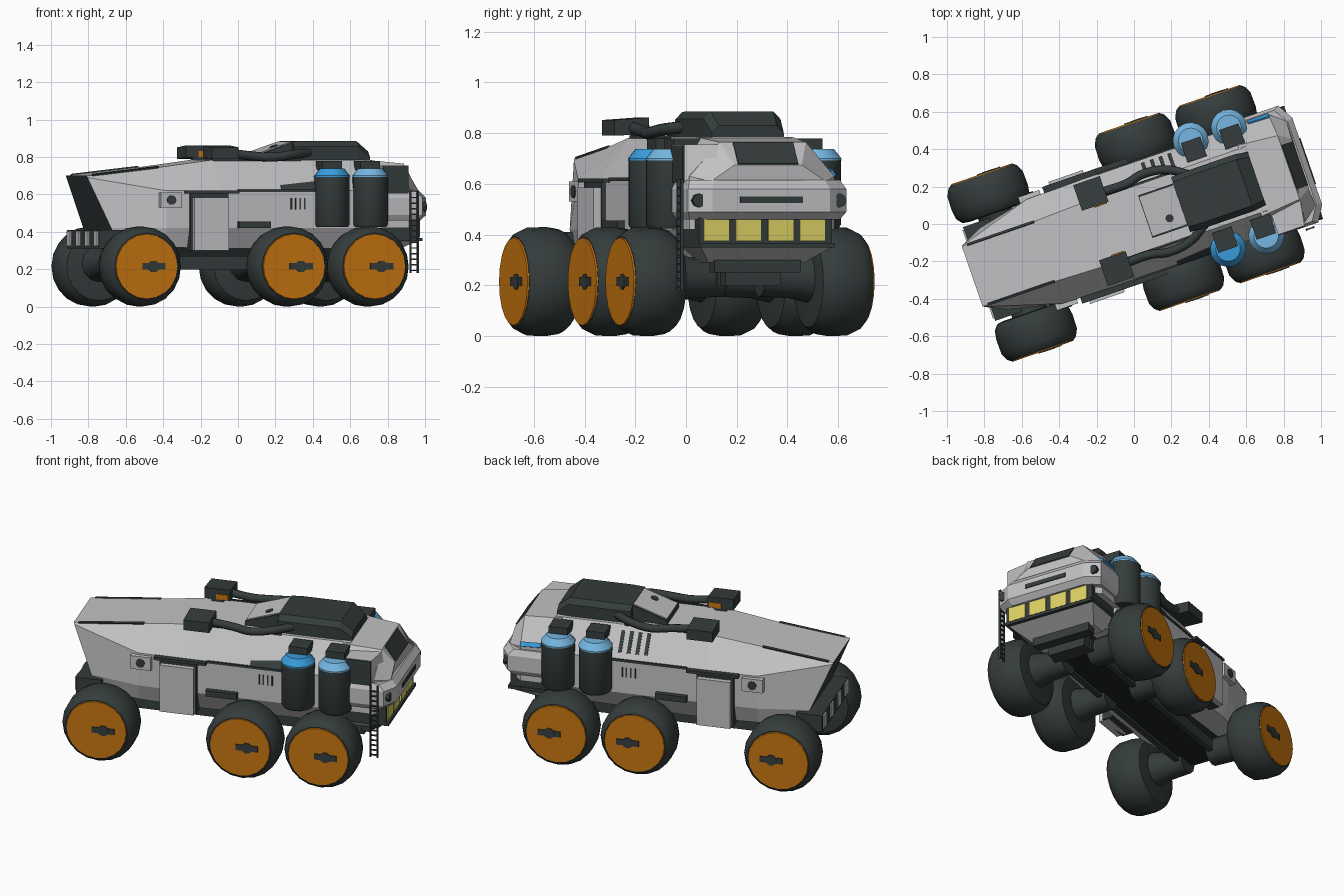
import bpy, bmesh
from math import sin, cos, pi, radians
from mathutils import Matrix, Vector

if "Cube" in bpy.data.objects:
    bpy.data.objects.remove(bpy.data.objects["Cube"])

# The vehicle is built along its own axis (along, across, up), then turned
PLACE = Matrix.Rotation(radians(19), 4, 'Z') @ Matrix.Translation((0, 0.017, 0))


def material(name, r, g, b):
    m = bpy.data.materials.new(name)
    m.use_nodes = True
    m.diffuse_color = (r, g, b, 1)
    m.node_tree.nodes["Principled BSDF"].inputs["Base Color"].default_value = (r, g, b, 1)
    return m


GREY = material("light grey", .54, .54, .56)
DARK = material("charcoal", .035, .046, .045)
BLACK = material("black", .014, .018, .018)
ORANGE = material("orange", .58, .18, .005)
YELLOW = material("yellow", .74, .65, .13)
SKY = material("light blue", .18, .47, .76)
BLUE = material("strong blue", .04, .33, .7)


def loft(name, rings, mat, smooth=False):
    """Skin a row of equal rings and close both ends."""
    bm = bmesh.new()
    rows = [[bm.verts.new(p) for p in ring] for ring in rings]
    n = len(rows[0])
    for a, b in zip(rows, rows[1:]):
        for i in range(n):
            j = (i + 1) % n
            bm.faces.new((a[i], a[j], b[j], b[i]))
    bm.faces.new(rows[0])
    bm.faces.new(rows[-1])
    bmesh.ops.recalc_face_normals(bm, faces=bm.faces)
    bm.transform(PLACE)
    mesh = bpy.data.meshes.new(name)
    bm.to_mesh(mesh)
    bm.free()
    mesh.materials.append(mat)
    ob = bpy.data.objects.new(name, mesh)
    bpy.context.collection.objects.link(ob)
    if smooth:
        bpy.ops.object.select_all(action='DESELECT')
        ob.select_set(True)
        bpy.context.view_layer.objects.active = ob
        bpy.ops.object.shade_smooth_by_angle(angle=radians(35))
    return ob


def box(name, u, v, z, mat):
    return loft(name, [[(a, v[0], z[0]), (a, v[1], z[0]), (a, v[1], z[1]), (a, v[0], z[1])] for a in u], mat)


def plate(name, corners, mat, thick=.009):
    c = [Vector(p) for p in corners]
    n = (c[2] - c[0]).cross(c[3] - c[1]).normalized() * thick / 2
    return loft(name, [[p - n for p in c], [p + n for p in c]], mat)


def ring(center, r, axis, n):
    u, v, z = center
    pts = [(r * cos(2 * pi * i / n), r * sin(2 * pi * i / n)) for i in range(n)]
    if axis == 'Z':
        return [(u + a, v + b, z) for a, b in pts]
    if axis == 'Y':
        return [(u + a, v, z + b) for a, b in pts]
    return [(u, v + a, z + b) for a, b in pts]


def mirrored(half):
    return half + [(u, -v, z) for u, v, z in reversed(half)]


def slope_z(v):
    return .785 - (abs(v) - .18) * 1.375


def hose(name, points, r):
    curve = bpy.data.curves.new(name, 'CURVE')
    curve.dimensions = '3D'
    curve.bevel_depth = r
    curve.bevel_resolution = 2
    curve.resolution_u = 6
    s = curve.splines.new('BEZIER')
    s.bezier_points.add(len(points) - 1)
    for bp, p in zip(s.bezier_points, points):
        bp.co = PLACE @ Vector(p)
        bp.handle_left_type = bp.handle_right_type = 'AUTO'
    curve.materials.append(DARK)
    bpy.context.collection.objects.link(bpy.data.objects.new(name, curve))


# Hull, narrowing to a raked stern: roof edge, belt, chine, floor
hull = loft("hull", [mirrored(h) for h in (
    [(-.909, .17, .70), (-.905, .173, .69), (-.79, .23, .42), (-.75, .22, .33)],
    [(-.5, .17, .745), (-.5, .295, .62), (-.5, .295, .42), (-.5, .26, .32)],
    [(-.2, .18, .785), (-.2, .3, .62), (-.2, .3, .42), (-.2, .26, .31)],
    [(.7, .18, .785), (.7, .3, .62), (.7, .3, .42), (.7, .22, .31)])], GREY)
hull.data.materials.append(DARK)
aft = PLACE.to_3x3() @ Vector((-1, 0, 0))
for f in hull.data.polygons:
    if f.normal.dot(aft) > .7:
        f.material_index = 1

# Cab with angled corners, and a taller window block on the right
loft("cab", [mirrored(h) for h in (
    [(.66, .2, .785), (.66, .302, .64), (.66, .302, .42)],
    [(.88, .18, .765), (.87, .302, .63), (.87, .302, .42)],
    [(.945, .14, .675), (.95, .24, .61), (.93, .24, .42)])], GREY)
plate("windscreen", [(.882, .125, .762), (.944, .125, .677), (.944, -.125, .677), (.882, -.125, .762)], DARK, .0099)
loft("window_block", [[(.71, -.1, z), (.71, -.32, z), (.86, -.32, z), (.93 - d, -.2, z), (.94 - d, -.13, z), (.86, -.1, z)]
     for z, d in ((.6, 0), (.755, .05))], GREY)
plate("right_cab_window", [(.715, -.322, .605), (.857, -.322, .605), (.857, -.322, .752), (.715, -.322, .752)], DARK)
plate("left_cab_window", [(.75, .293, .662), (.87, .289, .655), (.87, .305, .632), (.75, .305, .638)], BLUE, .0099)
loft("nose_bar", [[(u, v * k, z) for u, v in
     ((.72, .33), (.925 + d, .33), (.975 + d, .245), (.975 + d, -.245), (.925 + d, -.33), (.72, -.33))]
     for z, k, d in ((.46, .95, -.02), (.49, 1, .01), (.58, 1, .01), (.615, .95, -.02))], GREY)
plate("nose_slot", [(.986, -.13, .525), (.986, .13, .525), (.986, .13, .55), (.986, -.13, .55)], DARK)
box("lamp_housing", (.7, .935), (-.285, .27), (.365, .47), DARK)
box("lamp_ledge", (.72, .95), (-.285, .275), (.35, .368), DARK)
for v in (-.213, -.08, .055, .187):
    box("headlamp", (.93, .942), (v - .053, v + .053), (.374, .466), YELLOW)
loft("cab_underside", [mirrored([(.7, w, z), (e, w, z)]) for w, z, e in
     ((.275, .352, .93), (.2, .29, .8))], GREY)

# Chassis
box("chassis_plate", (-.72, .7), (-.115, .115), (.22, .33), BLACK)
box("front_crossmember", (.66, .76), (-.115, .115), (.2, .31), DARK)
box("front_bar", (.76, .82), (-.18, .18), (.25, .31), DARK)
box("stern_bumper", (-.87, -.72), (-.265, .265), (.31, .41), DARK)
for v in (-.22, -.075, .075, .22):
    plate("stern_lamp", [(-.873, v - .03, .325), (-.873, v + .03, .325),
                         (-.873, v + .03, .405), (-.873, v - .03, .405)], GREY)

# Roof pack with a ramp
loft("roof_pack", [[(u, -w, .775), (u, w, .775), (u, w, z - .03), (u, w - .03, z), (u, -w + .03, z), (u, -w, z - .03)]
     for u, w, z in ((.27, .155, .884), (.34, .16, .886), (.63, .16, .886), (.7, .15, .83))], DARK)
loft("roof_ramp", [[(u, -.12, .775), (u, .12, .775), (u, .12, z), (u, -.12, z)]
     for u, z in ((.07, .81), (.275, .88))], DARK)
plate("ramp_cover", [(.075, .11, .813), (.27, .11, .879), (.27, -.11, .879), (.075, -.11, .813)], GREY)
loft("hatch", [[(u, v, z + .005 + (u - .07) * .34) for u, v, z in ring((.19, -.05, z), .022, 'Z', 10)]
     for z in (.805, .815)], DARK)

# Details found on one side only: slope vents on the left, a patch on the right
for i in range(4):
    u = .14 + i * .05
    plate("slope_vent", [(u, .2, slope_z(.2)), (u + .02, .2, slope_z(.2)),
                         (u + .02, .275, slope_z(.275)), (u, .275, slope_z(.275))], DARK, .0099)
plate("belt_patch", [(.15, -.298, slope_z(.298)), (.15, -.28, slope_z(.28)),
                     (.35, -.265, slope_z(.265)), (.35, -.298, slope_z(.298))], DARK, .0099)

for s, side in ((1, "left"), (-1, "right")):
    loft(side + "_marker_lamp", [ring((.95 + d, s * .292, .535), .028, 'X', 8) for d in (-.02, .015)], DARK)
    box(side + "_chassis_rail", (-.7, .7), (s * .095, s * .125), (.2, .27), DARK)

    # Doors, side plates and trims
    box(side + "_door", (-.36, -.165), (s * .28, s * .345), (.3, .585), GREY)
    box(side + "_door_rail", (-.4, -.1), (s * .29, s * .33), (.605, .622), DARK)
    box(side + "_door_gap", (-.37, -.155), (s * .25, s * .315), (.3, .605), DARK)
    box(side + "_instrument_box", (-.54, -.42), (s * .25, s * .32), (.53, .61), GREY)
    loft(side + "_instrument_eye", [ring((-.48, s * v, .57), .026, 'Y', 10) for v in (.31, .325)], DARK)
    box(side + "_belt_strip", (-.1, .36), (s * .29, s * .305), (.612, .626), DARK)
    box(side + "_step", (-.1, .08), (s * .27, s * .33), (.42, .455), DARK)
    box(side + "_roof_seam", (-.2, .3), (s * .172, s * .184), (.775, .791), DARK)
    plate(side + "_stern_seam", [(-.88, s * .163, .706), (-.5, s * .163, .749), (-.5, s * .175, .745), (-.88, s * .175, .702)], DARK)
    for i in range(4):
        u = .2 + i * .025
        box(side + "_vent_slot", (u, u + .008), (s * .295, s * .304), (.52, .58), DARK)

    # Camera pods and hoses
    loft(side + "_pod", [[(u, s * .14, .797), (u, s * .285, .79), (u, s * .285, .852), (u, s * .14, .862)]
         for u in (-.24, -.09)], DARK)
    box(side + "_pod_strut", (-.2, -.13), (s * .14, s * .18), (.77, .8), DARK)
    box(side + "_pod_glass", (-.17, -.1), (s * .134, s * .141), (.8, .832), ORANGE)
    hose(side + "_hose", [(-.1, s * .2, .82), (.03, s * .2, .805), (.13, s * .22, .80),
                          (.26, s * .2, .815), (.36, s * .14, .825)], .024)

    # Tanks with domed caps
    for u, tag in ((.432, "rear"), (.648, "front")):
        v = s * .307
        name = side + "_" + tag + "_tank"
        loft(name, [ring((u, v, z), r, 'Z', 16) for z, r in ((.425, .085), (.44, .094), (.695, .094))], DARK, True)
        cap = BLUE if s < 0 and tag == "rear" else SKY
        loft(name + "_dome", [ring((u, v, z), r, 'Z', 16) for z, r in ((.692, .096), (.7, .096), (.738, .066))], cap, True)
        box(name + "_valve", (u - .055, u + .055), (s * .2, s * .31), (.73, .78), DARK)

    # Wheels, hubs and axles
    for u, tag in ((-.683, "rear"), (.15, "middle"), (.605, "front")):
        name = side + "_" + tag
        loft(name + "_tyre", [ring((u, s * v, .215), r, 'Y', 20) for v, r in
             ((.28, .145), (.285, .182), (.315, .207), (.365, .215), (.445, .213), (.482, .195), (.496, .179))], DARK, True)
        loft(name + "_rim", [ring((u, s * v, .215), r, 'Y', 20) for v, r in ((.49, .177), (.502, .173))], ORANGE)
        loft(name + "_hub", [ring((u + .04, s * v, .215), .032, 'Y', 10) for v in (.495, .508)], DARK)
        box(name + "_hub_bar", (u - .025, u + .105), (s * .495, s * .507), (.198, .233), DARK)
        loft(name + "_axle", [ring((u, s * v, .23), r, 'Y', 12) for v, r in ((.08, .075), (.2, .08), (.29, .1))], DARK, True)

# Boarding ladder on the right of the cab
for u in (.862, .903):
    box("ladder_rail", (u - .004, u + .004), (-.352, -.34), (.18, .62), DARK)
for i in range(14):
    box("ladder_rung", (.862, .903), (-.35, -.342), (.19 + i * .03, .197 + i * .03), DARK)
